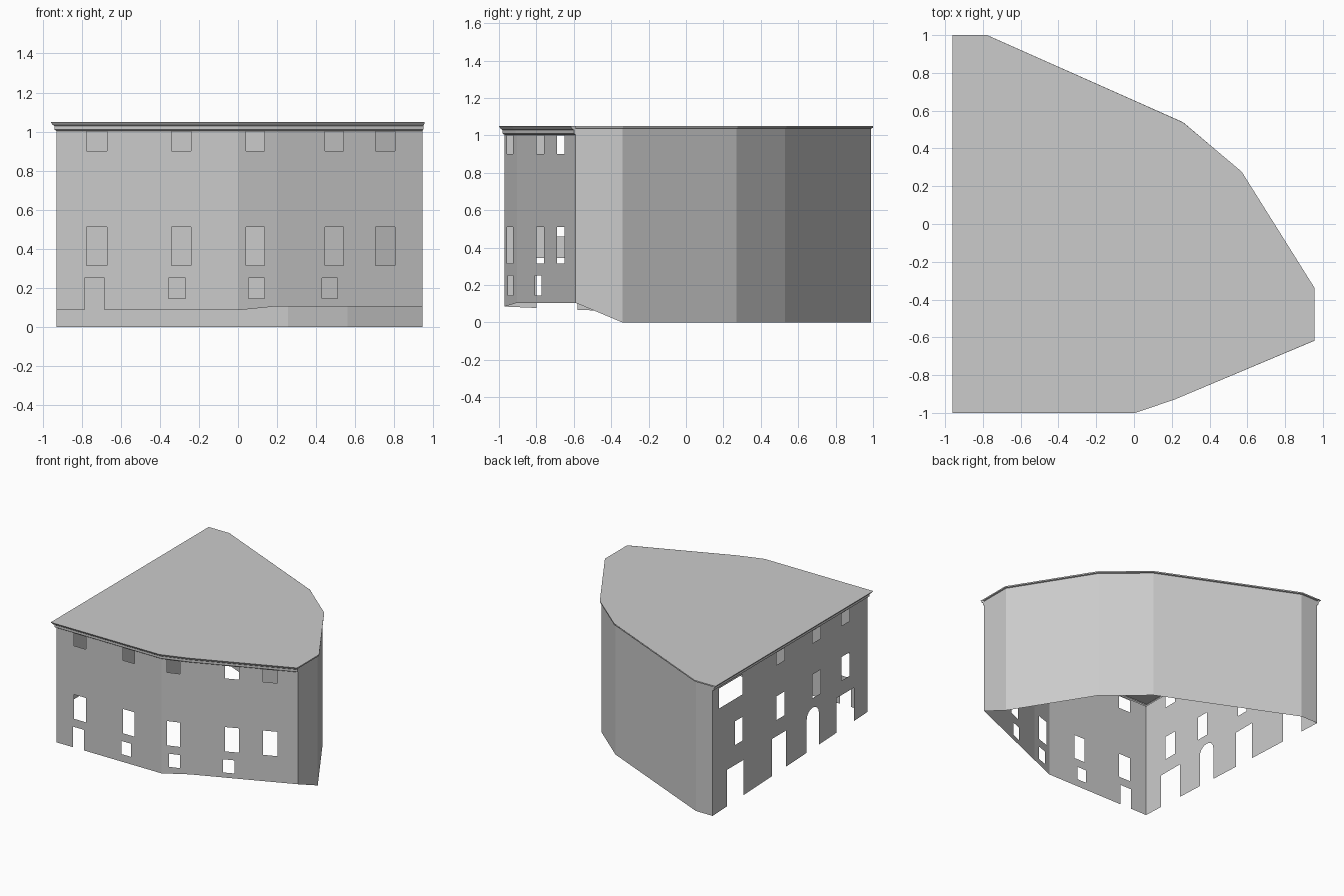
import bpy, bmesh, math
from mathutils import Vector

if "Cube" in bpy.data.objects:
    bpy.data.objects.remove(bpy.data.objects["Cube"])


def finish(name, bm):
    me = bpy.data.meshes.new(name)
    bm.to_mesh(me)
    bm.free()
    ob = bpy.data.objects.new(name, me)
    bpy.context.collection.objects.link(ob)
    return ob


def out_normal(a, b):
    d = (Vector(b) - Vector(a)).normalized()
    return Vector((d.y, -d.x))


def wall(name, a, b, za, zb, top, axis, windows=(), doors=()):
    """Sheet wall from a to b with holes; openings use the world x or y coordinate."""
    a, b = Vector(a), Vector(b)

    def ground(u):
        return za + (zb - za) * (u - a[axis]) / (b[axis] - a[axis])

    def place(u, z):
        p = a.lerp(b, (u - a[axis]) / (b[axis] - a[axis]))
        return Vector((p.x, p.y, z))

    outline = [(a[axis], za)]
    for u0, u1, z, rise in doors:
        outline.append((u0, ground(u0)))
        if rise:
            c, r = (u0 + u1) / 2, (u0 - u1) / 2
            for i in range(9):
                t = math.pi * i / 8
                outline.append((c + r * math.cos(t), z - rise + rise * math.sin(t)))
        else:
            outline += [(u0, z), (u1, z)]
        outline.append((u1, ground(u1)))
    outline += [(b[axis], zb), (b[axis], top), (a[axis], top)]
    loops = [outline]
    for u0, u1, z0, z1 in windows:
        loops.append([(u0, z0), (u1, z0), (u1, z1), (u0, z1)])

    bm = bmesh.new()
    for loop in loops:
        vs = [bm.verts.new(place(u, z)) for u, z in loop]
        for i, v in enumerate(vs):
            bm.edges.new((v, vs[(i + 1) % len(vs)]))
    n = out_normal(a, b).to_3d()
    bmesh.ops.triangle_fill(bm, use_beauty=True, edges=bm.edges[:], normal=n)
    bm.normal_update()
    for f in bm.faces:
        if f.normal.dot(n) < 0:
            f.normal_flip()
    return finish(name, bm)


def sweep(name, path, profile):
    """Sweep an (outward, z) profile along a mitred path."""
    bm = bmesh.new()
    rings = []
    for i, p in enumerate(path):
        n0 = out_normal(path[max(i - 1, 0)], path[max(i, 1)])
        j = min(i, len(path) - 2)
        n1 = out_normal(path[j], path[j + 1])
        m = (n0 + n1) / (1 + n0.dot(n1))
        rings.append([bm.verts.new((p[0] + m.x * o, p[1] + m.y * o, z)) for o, z in profile])
    for r, s in zip(rings, rings[1:]):
        for k in range(len(profile) - 1):
            bm.faces.new((r[k], s[k], s[k + 1], r[k + 1]))
    # end caps
    for ring, flip in ((rings[0], False), (rings[-1], True)):
        inner = bm.verts.new((ring[0].co.x, ring[0].co.y, profile[-1][1]))
        f = bm.faces.new(ring + [inner])
        if flip:
            f.normal_flip()
    return finish(name, bm)


back_left, front_left = (-0.93, 0.99), (-0.93, -0.97)
bend_a, bend_b, front_right = (0.0, -0.97), (0.2, -0.903), (0.945, -0.59)
TOP = 1.01


def stack(spans):
    return [(u0, u1, z0, z1) for u0, u1 in spans for z0, z1 in ((0.315, 0.51), (0.90, 1.0))]


# front facade in three bays
wall("front_wall_left", front_left, bend_a, 0.085, 0.085, TOP, 0,
     stack([(-0.775, -0.67), (-0.34, -0.24)]) + [(-0.355, -0.27, 0.145, 0.25)],
     [(-0.785, -0.685, 0.25, 0)])
wall("front_wall_middle", bend_a, bend_b, 0.085, 0.105, TOP, 0,
     stack([(0.04, 0.135)]) + [(0.055, 0.135, 0.145, 0.25)])
wall("front_wall_right", bend_b, front_right, 0.105, 0.105, TOP, 0,
     stack([(0.445, 0.54), (0.705, 0.805)]) + [(0.43, 0.51, 0.145, 0.25)])

# left facade with shop openings and an arched door
columns = [(0.18, 0.08), (-0.275, -0.375), (-0.64, -0.745)]
side_windows = [(0.71, 0.61, 0.46, 0.65), (0.91, 0.61, 0.83, 0.99)]
for u0, u1 in columns:
    side_windows += [(u0, u1, 0.46, 0.65), (u0, u1, 0.90, 1.0)]
wall("left_wall", back_left, front_left, 0.0, 0.085, TOP, 1, side_windows,
     [(0.81, 0.60, 0.30, 0), (0.24, 0.06, 0.33, 0),
      (-0.20, -0.355, 0.385, 0.07), (-0.58, -0.80, 0.345, 0)])

# plain walls on the right and back
back_path = [front_right, (0.945, -0.34), (0.562, 0.27), (0.255, 0.53), (-0.78, 0.99), back_left]
bm = bmesh.new()
cols = [(bm.verts.new((x, y, 0.105 if i == 0 else 0)), bm.verts.new((x, y, 1.04)))
        for i, (x, y) in enumerate(back_path)]
for (a0, a1), (b0, b1) in zip(cols, cols[1:]):
    bm.faces.new((a0, b0, b1, a1))
finish("back_walls", bm)

# cornice on the two facades, thin lip on the other walls
sweep("cornice", [back_left, front_left, bend_a, bend_b, front_right],
      [(0, 1.003), (0.01, 1.01), (0.01, 1.028), (0.02, 1.035), (0.03, 1.05)])
sweep("roof_lip", back_path, [(0, 1.037), (0.01, 1.04), (0.01, 1.05)])

# flat roof
bm = bmesh.new()
roof = [(-0.96, 1.0), (-0.96, -1.0), (0.005, -1.0), (0.211, -0.931), (0.955, -0.617),
        (0.955, -0.337), (0.57, 0.277), (0.26, 0.538), (-0.778, 1.0)]
bm.faces.new([bm.verts.new((x, y, 1.05)) for x, y in roof])
finish("roof", bm)
